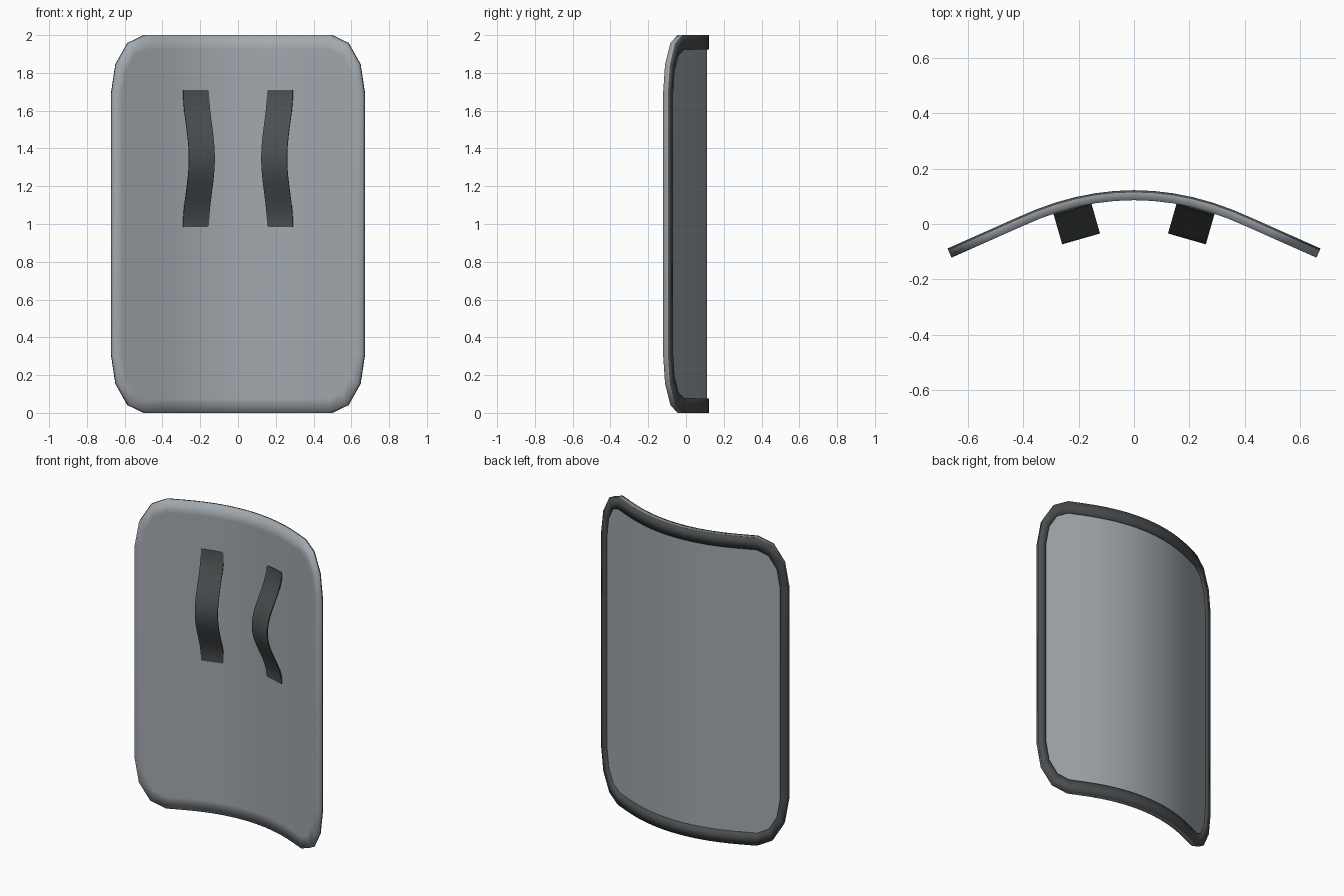
import bpy, bmesh, math
from mathutils import Vector

if "Cube" in bpy.data.objects:
    bpy.data.objects.remove(bpy.data.objects["Cube"])


def material(name, rgb):
    m = bpy.data.materials.new(name)
    m.diffuse_color = (*rgb, 1)
    m.use_nodes = True
    m.node_tree.nodes["Principled BSDF"].inputs["Base Color"].default_value = m.diffuse_color
    return m


GREY = material("steel grey", (0.36, 0.39, 0.42))
DARK = material("dark rubber", (0.07, 0.077, 0.08))

HALF_W, HALF_H = 0.673, 1.0
CORNER_X, CORNER_Z = 0.173, 0.31
RIM_X, RIM_Z = 0.045, 0.077


def bend(u, z, depth):
    """Place a flat point on the bowed back surface, then push it forward by depth."""
    a = abs(u)
    drop = 0.556 * a * a if a < 0.4 else 0.089 + 0.445 * (a - 0.4)
    slope = math.copysign(min(1.112 * a, 0.445), u)
    n = Vector((slope, 1, 0)).normalized()
    return Vector((u, 0.122 - drop, z)) - n * depth


def outline(inset):
    """Upper half of the rounded outline, left to right, as (x, z above middle)."""
    cx, cz = HALF_W - CORNER_X, HALF_H - CORNER_Z
    rx, rz = CORNER_X - RIM_X * inset, CORNER_Z - RIM_Z * inset
    arc = [(cx + rx * math.cos(t), cz + rz * math.sin(t))
           for t in (math.radians(a) for a in (0, 30, 60, 90))]
    top = [(-cx + 2 * cx * i / 14, cz + rz) for i in range(1, 14)]
    return [(-x, z) for x, z in arc] + top + arc[::-1]


def build_shield():
    # loops from the front face round the edge to the recessed back panel
    loops = [(1, 0.036), (0, 0.036), (0, 0.008), (0, 0.0), (1, 0.0), (1, 0.012)]
    bm = bmesh.new()
    rings = []
    for inset, depth in loops:
        half = outline(inset)
        pts = half + [(x, -z) for x, z in reversed(half)]
        rings.append([bm.verts.new(bend(x, 1 + z, depth)) for x, z in pts])
    n = len(rings[0])
    for k in range(len(rings) - 1):
        for i in range(n):
            j = (i + 1) % n
            f = bm.faces.new((rings[k][i], rings[k][j], rings[k + 1][j], rings[k + 1][i]))
            f.material_index = 1 if k >= 2 else 0
    # front and back panels
    for r in (rings[0], rings[-1]):
        for i in range(n // 2 - 1):
            bm.faces.new((r[i], r[i + 1], r[n - 2 - i], r[n - 1 - i]))
    bmesh.ops.recalc_face_normals(bm, faces=bm.faces[:])
    for f in bm.faces:
        f.smooth = True
    for e in bm.edges:
        if len({f.material_index for f in e.link_faces}) > 1:
            e.smooth = False
    me = bpy.data.meshes.new("shield")
    bm.to_mesh(me)
    bm.free()
    me.materials.append(GREY)
    me.materials.append(DARK)
    bpy.context.collection.objects.link(bpy.data.objects.new("shield", me))


def build_strap(name, side):
    # wavy band: hugs the panel at both ends and bows forward in the middle
    tilt = math.radians(16)
    across = Vector((side * math.cos(tilt), -math.sin(tilt), 0))
    out = Vector((-side * math.sin(tilt), -math.cos(tilt), 0))
    base = Vector((side * 0.2215, 0.053, 0))
    steps, thick = 24, 0.007
    bm = bmesh.new()
    rows = []
    for i in range(steps + 1):
        t = i / steps
        d = 0.111 * 0.5 * (1 - math.cos(2 * math.pi * t))
        c = base + Vector((0, 0, 0.985 + 0.725 * t))
        rows.append([bm.verts.new(c + across * w + out * (d - b))
                     for w, b in ((-0.071, 0), (0.071, 0), (0.071, thick), (-0.071, thick))])
    for a, b in zip(rows, rows[1:]):
        for k in range(4):
            m = (k + 1) % 4
            bm.faces.new((a[k], a[m], b[m], b[k])).smooth = True
    bm.faces.new(rows[0])
    bm.faces.new(rows[-1])
    bmesh.ops.recalc_face_normals(bm, faces=bm.faces[:])
    for e in bm.edges:
        if e.calc_face_angle(0) > math.radians(40):
            e.smooth = False
    me = bpy.data.meshes.new(name)
    bm.to_mesh(me)
    bm.free()
    me.materials.append(DARK)
    bpy.context.collection.objects.link(bpy.data.objects.new(name, me))


build_shield()
build_strap("left_strap", -1)
build_strap("right_strap", 1)
